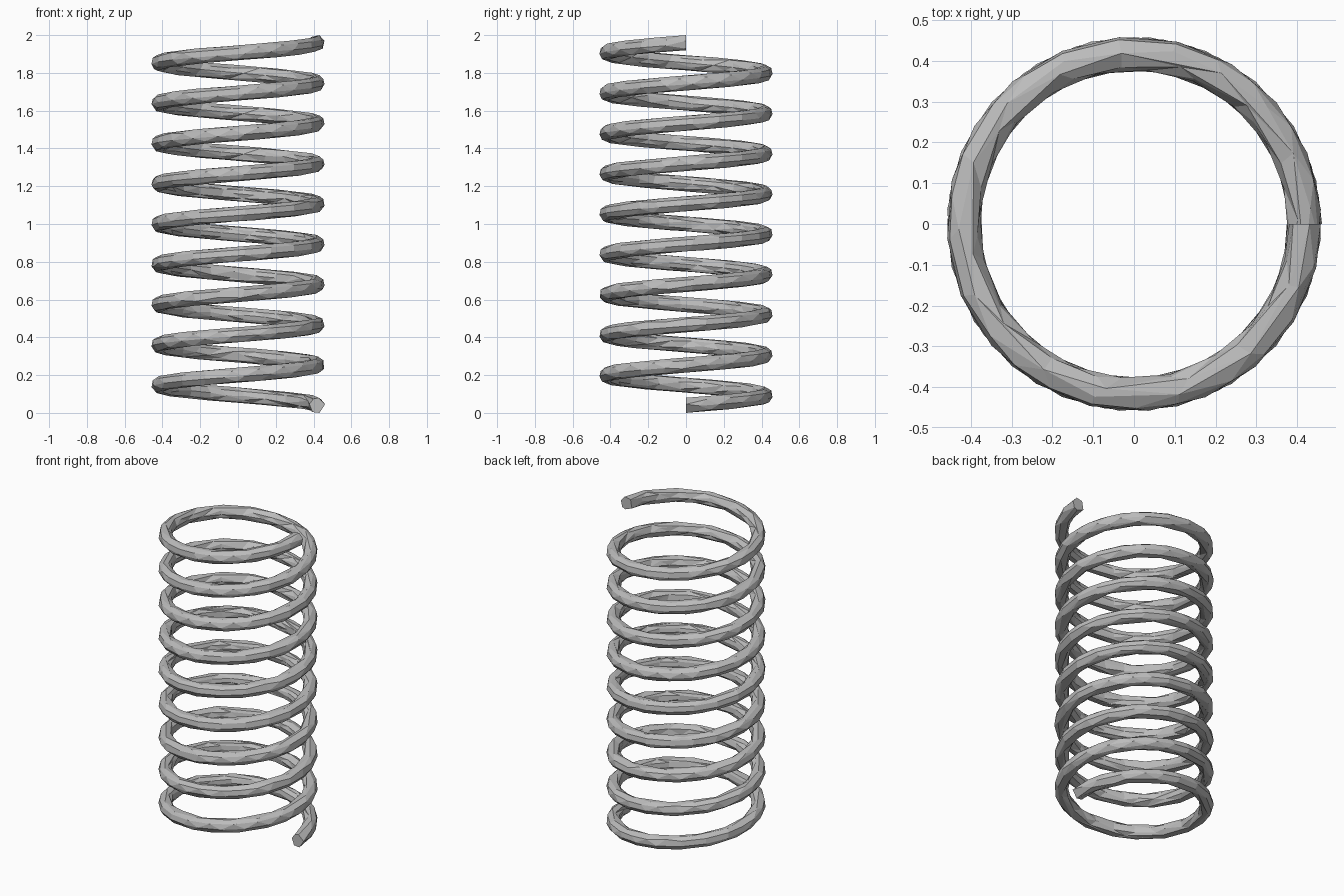
import bpy
import bmesh
from math import pi
from mathutils import Matrix, Vector

cube = bpy.data.objects.get("Cube")
if cube:
    bpy.data.objects.remove(cube, do_unlink=True)

COIL_RADIUS = 0.418
WIRE_RADIUS = 0.04
TURNS = 9
STEPS = 40 * TURNS
RISE = 2 - 2 * WIRE_RADIUS

# Steel colour
steel = bpy.data.materials.new("steel_grey")
steel.use_nodes = True
grey = (0.5, 0.5, 0.5, 1)
steel.diffuse_color = grey
steel.node_tree.nodes["Principled BSDF"].inputs["Base Color"].default_value = grey

# Round wire section swept upwards around the z axis
bm = bmesh.new()
section = Matrix.Translation((COIL_RADIUS, 0, WIRE_RADIUS)) @ Matrix.Rotation(pi / 2, 4, "X")
bmesh.ops.create_circle(bm, segments=16, radius=WIRE_RADIUS, matrix=section)
bmesh.ops.spin(bm, geom=bm.verts[:] + bm.edges[:], cent=(0, 0, 0), axis=(0, 0, 1),
               dvec=Vector((0, 0, RISE / STEPS)), angle=2 * pi * TURNS, steps=STEPS)

# Flat cut ends
bmesh.ops.holes_fill(bm, edges=[e for e in bm.edges if e.is_boundary], sides=0)
bmesh.ops.recalc_face_normals(bm, faces=bm.faces)

mesh = bpy.data.meshes.new("spring_coil")
bm.to_mesh(mesh)
bm.free()
mesh.materials.append(steel)
spring = bpy.data.objects.new("spring_coil", mesh)
bpy.context.collection.objects.link(spring)

# Coarse, irregular facets along the wire
facets = spring.modifiers.new("facets", "DECIMATE")
facets.ratio = 0.25
